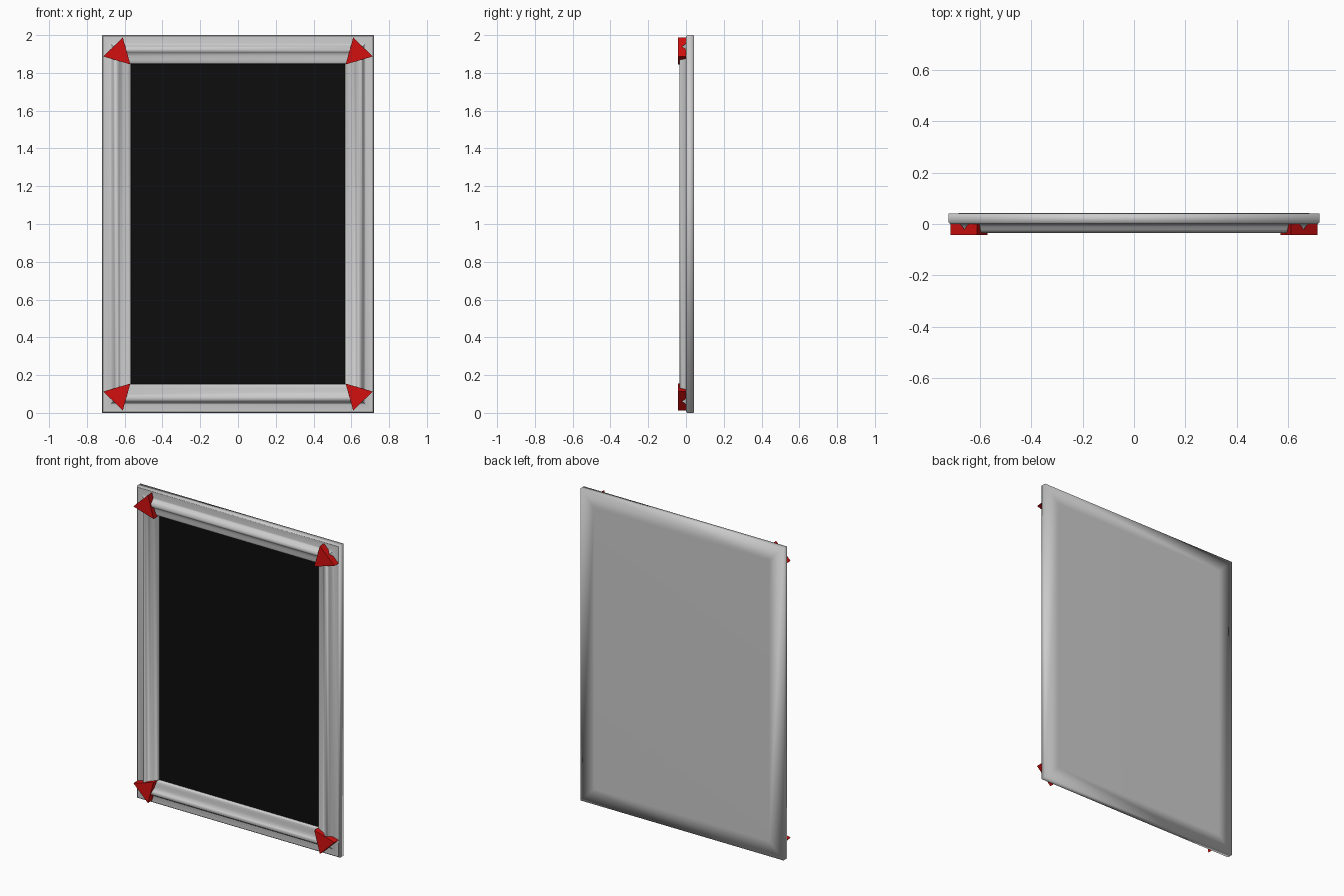
import bpy, bmesh, math

if "Cube" in bpy.data.objects:
    bpy.data.objects.remove(bpy.data.objects["Cube"])

W, H = 0.72, 2.0          # half width, height


def material(name, color):
    m = bpy.data.materials.new(name)
    m.diffuse_color = color
    m.use_nodes = True
    m.node_tree.nodes["Principled BSDF"].inputs["Base Color"].default_value = m.diffuse_color
    return m


def make_object(name, bm, mat=None):
    bmesh.ops.recalc_face_normals(bm, faces=bm.faces)
    me = bpy.data.meshes.new(name)
    bm.to_mesh(me)
    bm.free()
    ob = bpy.data.objects.new(name, me)
    bpy.context.collection.objects.link(ob)
    if mat:
        me.materials.append(mat)
    return ob


def swept_rectangle(name, profile, cap=False, closed=False):
    """Sweep a (inset, y) profile round the frame with mitred corners."""
    bm = bmesh.new()
    rings = []
    for d, y in profile:
        x = W - d
        rings.append([bm.verts.new(p) for p in
                      ((-x, y, d), (x, y, d), (x, y, H - d), (-x, y, H - d))])
    pairs = list(zip(rings, rings[1:]))
    if closed:
        pairs.append((rings[-1], rings[0]))
    for a, b in pairs:
        for i in range(4):
            j = (i + 1) % 4
            bm.faces.new((a[i], a[j], b[j], b[i]))
    if cap:
        bm.faces.new(rings[-1])
    return make_object(name, bm)


def smooth(ob, angle=None):
    bpy.ops.object.select_all(action='DESELECT')
    ob.select_set(True)
    bpy.context.view_layer.objects.active = ob
    if angle is None:
        bpy.ops.object.shade_smooth()
    else:
        bpy.ops.object.shade_smooth_by_angle(angle=math.radians(angle))


# Backboard: side walls and softly shaded flat back
back = swept_rectangle("backboard", [(0.006, 0.0), (0, 0.006), (0, 0.041), (0.1, 0.043)], cap=True)
smooth(back)

# Front moulding: flat rim, raised bead, inner slope down to the panel
bead = [(0.006, 0.0), (0.044, 0.0), (0.052, -0.008), (0.06, -0.021),
        (0.067, -0.031), (0.075, -0.035), (0.083, -0.033), (0.091, -0.026),
        (0.1, -0.017), (0.112, -0.013), (0.13, -0.011), (0.145, -0.006),
        (0.152, 0.002), (0.153, 0.015)]
smooth(swept_rectangle("frame_moulding", bead), 50)

# Dark panel
black = material("black", (0.004, 0.004, 0.004, 1))
d, y = 0.152, 0.013
bm = bmesh.new()
bm.faces.new([bm.verts.new(p) for p in
              ((-W + d, y, d), (W - d, y, d), (W - d, y, H - d), (-W + d, y, H - d))])
panel = make_object("panel", bm, black)

# Red triangular corner clips
red = material("red", (0.65, 0.005, 0.005, 1))
tri = [(0.57, 0.845), (0.61, 0.987), (0.713, 0.887)]   # x, z from the centre
for sx, side in ((-1, "left"), (1, "right")):
    for sz, level in ((-1, "bottom"), (1, "top")):
        bm = bmesh.new()
        front = [bm.verts.new((sx * x, -0.042, 1 + sz * z)) for x, z in tri]
        rear = [bm.verts.new((sx * x, 0.002, 1 + sz * z)) for x, z in tri]
        bm.faces.new(front)
        bm.faces.new(rear[::-1])
        for i in range(3):
            j = (i + 1) % 3
            bm.faces.new((front[i], front[j], rear[j], rear[i]))
        make_object(f"corner_clip_{level}_{side}", bm, red)

# Make sure the single-sided panel faces the front
for p in panel.data.polygons:
    if p.normal.y > 0:
        p.flip()
